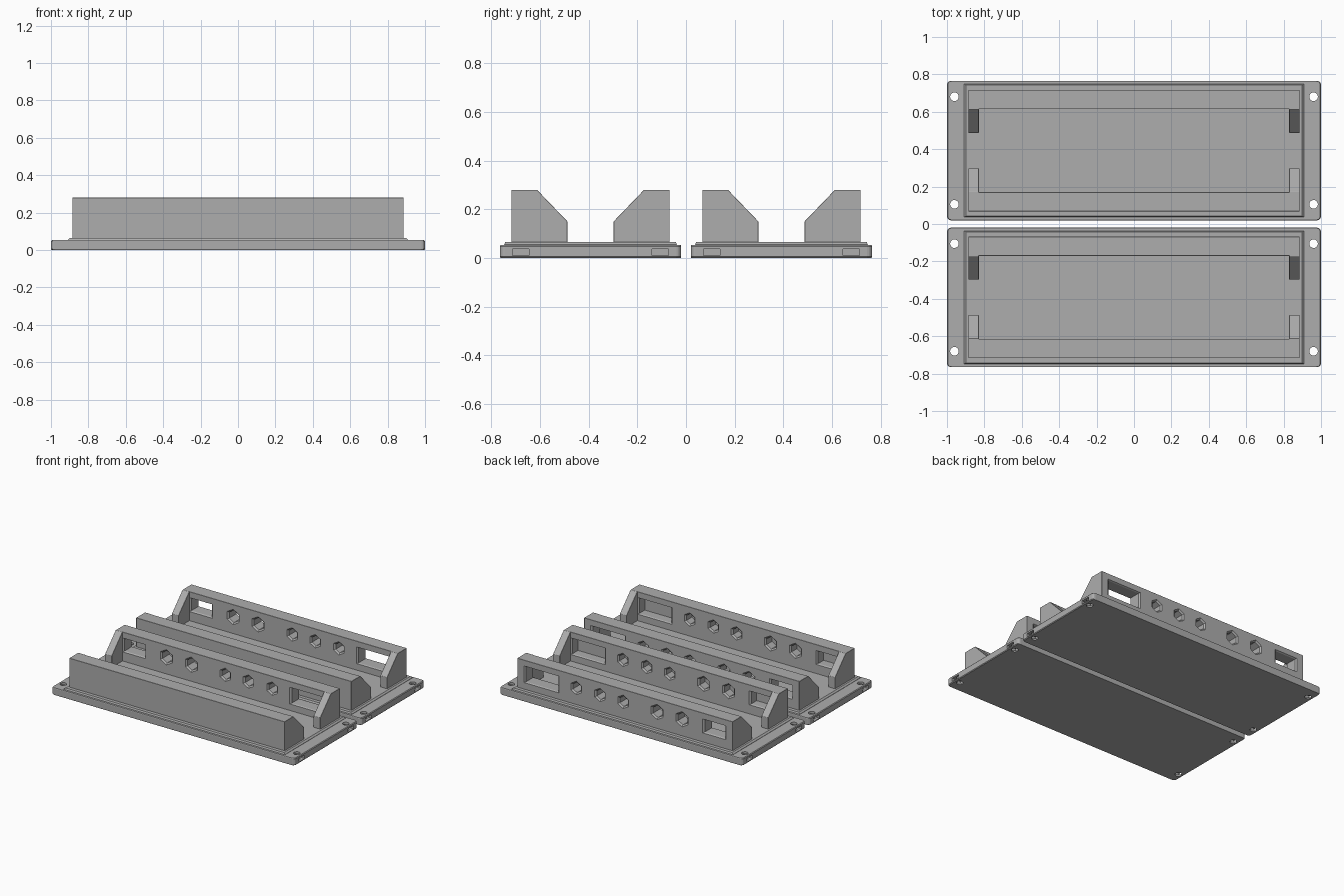
import bpy, bmesh, math
from mathutils import Vector

if "Cube" in bpy.data.objects:
    bpy.data.objects.remove(bpy.data.objects["Cube"])

grey = bpy.data.materials.new("mid_grey")
grey.diffuse_color = (0.42, 0.42, 0.42, 1)
grey.use_nodes = True
grey.node_tree.nodes["Principled BSDF"].inputs["Base Color"].default_value = grey.diffuse_color

AXES = {'x': lambda a, b, d: (d, a, b),
        'y': lambda a, b, d: (a, d, b),
        'z': lambda a, b, d: (a, b, d)}


def loft(bm, pts, levels, axis):
    """Stack an outline along an axis; levels are (position, outward growth)."""
    centre = sum((Vector(p) for p in pts), Vector((0, 0))) / len(pts)
    rings = []
    for d, grow in levels:
        ring = []
        for p in pts:
            q = Vector(p) + (Vector(p) - centre).normalized() * grow
            ring.append(bm.verts.new(AXES[axis](q.x, q.y, d)))
        rings.append(ring)
    n = len(pts)
    for r0, r1 in zip(rings, rings[1:]):
        for i in range(n):
            bm.faces.new((r0[i], r0[(i + 1) % n], r1[(i + 1) % n], r1[i]))
    bm.faces.new(rings[0])
    bm.faces.new(rings[-1])


def rect(x0, x1, y0, y1):
    return [(x0, y0), (x1, y0), (x1, y1), (x0, y1)]


def ngon(cx, cy, r, n, turn=0.0):
    return [(cx + r * math.cos(turn + math.tau * i / n),
             cy + r * math.sin(turn + math.tau * i / n)) for i in range(n)]


def make(name, bm):
    bmesh.ops.recalc_face_normals(bm, faces=bm.faces[:])
    mesh = bpy.data.meshes.new(name)
    bm.to_mesh(mesh)
    bm.free()
    mesh.materials.append(grey)
    ob = bpy.data.objects.new(name, mesh)
    bpy.context.collection.objects.link(ob)
    return ob


def apply(ob, mod):
    bpy.context.view_layer.objects.active = ob
    bpy.ops.object.modifier_apply(modifier=mod.name)


def cut(ob, bm):
    cutter = make("cutter", bm)
    cutter.hide_render = True
    mod = ob.modifiers.new("cut", 'BOOLEAN')
    mod.operation, mod.solver, mod.object = 'DIFFERENCE', 'EXACT', cutter
    apply(ob, mod)
    bpy.data.objects.remove(cutter)


def bevel(ob, width):
    mod = ob.modifiers.new("bevel", 'BEVEL')
    mod.width, mod.segments = width, 1
    mod.limit_method, mod.angle_limit = 'ANGLE', math.radians(30)
    apply(ob, mod)


def base_plate(name, yc):
    # rounded-corner slab with chamfered rims
    c, hx, hy = 0.02, 1.0, 0.3725
    outline = []
    for sx, sy, start in ((1, 1, 0), (-1, 1, 90), (-1, -1, 180), (1, -1, 270)):
        for k in range(4):
            a = math.radians(start + 30 * k)
            outline.append((sx * (hx - c) + c * math.cos(a),
                            yc + sy * (hy - c) + c * math.sin(a)))
    bm = bmesh.new()
    loft(bm, outline, [(0, -0.005), (0.005, 0), (0.048, 0), (0.053, -0.005)], 'z')
    ob = make(name, bm)
    # screw holes and the nut slots entering from the short ends
    holes, slots = bmesh.new(), bmesh.new()
    for sx in (-1, 1):
        for sy in (-1, 1):
            y = yc + sy * 0.2875
            loft(holes, ngon(sx * 0.96, y, 0.023, 20), [(-0.1, 0), (0.2, 0)], 'z')
            loft(slots, rect(y - 0.034, y + 0.034, 0.011, 0.036),
                 [(sx * 0.925, 0), (sx * 1.1, 0)], 'x')
    cut(ob, slots)
    cut(ob, holes)


def raised_pad(name, yc):
    bm = bmesh.new()
    loft(bm, rect(-0.91, 0.91, yc - 0.355, yc + 0.355),
         [(0.045, 0), (0.055, 0), (0.065, -0.012)], 'z')
    make(name, bm)


def wall(name, yc, s, through):
    # full-length sloped profile, then hollowed so only the end brackets remain
    Y = lambda v: yc + s * v
    bm = bmesh.new()
    profile = [(Y(0.325), 0.05), (Y(0.325), 0.28), (Y(0.22), 0.28),
               (Y(0.095), 0.15), (Y(0.095), 0.05)]
    loft(bm, profile, [(-0.885, 0), (0.885, 0)], 'x')
    ob = make(name, bm)
    bm = bmesh.new()
    loft(bm, rect(-0.83, 0.83, 0.0, 0.4), [(Y(0.0), 0), (Y(0.222), 0)], 'y')
    cut(ob, bm)
    bevel(ob, 0.008)
    # flared openings, blind or passing through
    levels = [(Y(0.212), 0.012), (Y(0.222), 0.012), (Y(0.232), 0)]
    if through:
        levels += [(Y(0.315), 0), (Y(0.325), 0.012), (Y(0.335), 0.012)]
    else:
        levels += [(Y(0.295), 0)]
    bm = bmesh.new()
    for x, r in ((0.40, 0.038), (0.205, 0.038), (0.015, 0.038),
                 (-0.265, 0.045), (-0.47, 0.045)):
        loft(bm, ngon(x, 0.188, r, 6, math.pi / 2), levels, 'y')
    loft(bm, rect(0.555, 0.82, 0.118, 0.232), levels, 'y')
    loft(bm, rect(-0.82, -0.65, 0.138, 0.23), levels, 'y')
    cut(ob, bm)


# two identical trays side by side
for label, yc in (("front", -0.3925), ("back", 0.3925)):
    base_plate(label + "_tray_base_plate", yc)
    raised_pad(label + "_tray_raised_pad", yc)
    wall(label + "_tray_solid_wall", yc, -1, False)
    wall(label + "_tray_open_wall", yc, 1, True)
